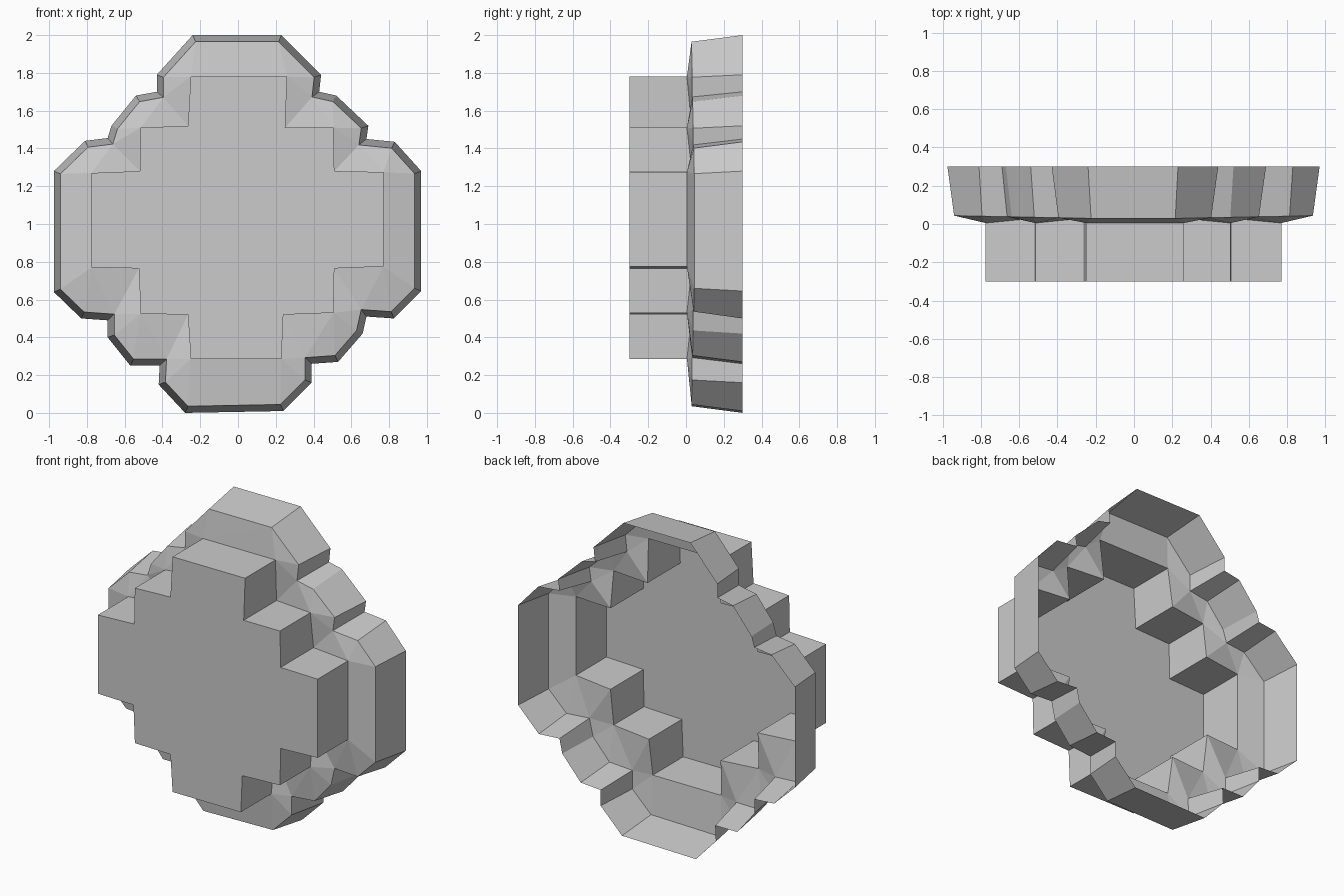
import bpy
import bmesh
from mathutils import Vector

cube = bpy.data.objects.get("Cube")
if cube:
    bpy.data.objects.remove(cube)

# Outlines as (x, z), clockwise from the top, one row per quadrant
CROSS = [
    (.26, 1.78), (.25, 1.51), (.505, 1.51), (.51, 1.28), (.77, 1.275),
    (.77, .775), (.51, .765), (.505, .53), (.24, .52), (.23, .285),
    (-.25, .285), (-.265, .52), (-.515, .525), (-.525, .765), (-.775, .77),
    (-.775, 1.27), (-.52, 1.28), (-.515, 1.51), (-.265, 1.52), (-.25, 1.78),
]
RIM = [
    (.23, 2), (.44, 1.79), (.43, 1.7), (.52, 1.68), (.69, 1.52), (.68, 1.45), (.83, 1.435), (.97, 1.28),
    (.97, .645), (.825, .5), (.68, .51), (.66, .42), (.53, .27), (.39, .26), (.39, .16), (.24, .01),
    (-.28, 0), (-.42, .15), (-.415, .25), (-.57, .25), (-.69, .4), (-.69, .49), (-.83, .5), (-.975, .64),
    (-.975, 1.28), (-.81, 1.44), (-.69, 1.455), (-.67, 1.52), (-.54, 1.68), (-.43, 1.7), (-.43, 1.79), (-.24, 2),
]
INSET = 0.035


def inset(points, d):
    """Mitred inward offset of a clockwise outline."""
    pts = [Vector(p) for p in points]
    out = []
    for i, p in enumerate(pts):
        a = (p - pts[i - 1]).normalized()
        b = (pts[(i + 1) % len(pts)] - p).normalized()
        na, nb = Vector((a.y, -a.x)), Vector((b.y, -b.x))
        out.append(p + (na + nb) * d / (1 + na.dot(nb)))
    return out


bm = bmesh.new()


def ring(points, depth):
    return [bm.verts.new((p[0], depth(i, p), p[1])) for i, p in enumerate(points)]


def wall(front, back):
    """Quads joining two rings of equal length."""
    for i in range(len(front)):
        bm.faces.new((front[i - 1], back[i - 1], back[i], front[i]))


def flange(inner, outer):
    """Triangles joining rings of unequal length, one quadrant at a time."""
    n, m = len(inner) // 4, len(outer) // 4
    for q in range(4):
        a = [inner[(q * n + k) % len(inner)] for k in range(n + 1)]
        b = [outer[(q * m + k) % len(outer)] for k in range(m + 1)]
        i = j = 0
        while i < n or j < m:
            step_out = i == n or (j < m and (a[i].co - b[j + 1].co).length < (a[i + 1].co - b[j].co).length)
            if step_out:
                bm.faces.new((a[i], b[j], b[j + 1]))
                j += 1
            else:
                bm.faces.new((a[i], b[j], a[i + 1]))
                i += 1


# Raised stepped cross, with its inner corners set deeper at the base
face_ring = ring(CROSS, lambda i, p: -0.3)
base_ring = ring(CROSS, lambda i, p: 0.03 if i % 5 in (1, 3) else 0.005)
bm.faces.new(face_ring)
wall(face_ring, base_ring)

# Sloping flange and flared rim, open at the back
rim_front = ring(inset(RIM, INSET), lambda i, p: 0.025 + 0.02 * abs(p[0]))
rim_back = ring(RIM, lambda i, p: 0.3)
flange(base_ring, rim_front)
wall(rim_front, rim_back)
bmesh.ops.recalc_face_normals(bm, faces=bm.faces)

mesh = bpy.data.meshes.new("stepped_shell")
bm.to_mesh(mesh)
bm.free()

# Plain grey finish
grey = bpy.data.materials.new("plain_grey")
grey.use_nodes = True
colour = (0.6, 0.6, 0.6, 1)
grey.diffuse_color = colour
grey.node_tree.nodes["Principled BSDF"].inputs["Base Color"].default_value = colour
mesh.materials.append(grey)

shell = bpy.data.objects.new("stepped_shell", mesh)
bpy.context.collection.objects.link(shell)
